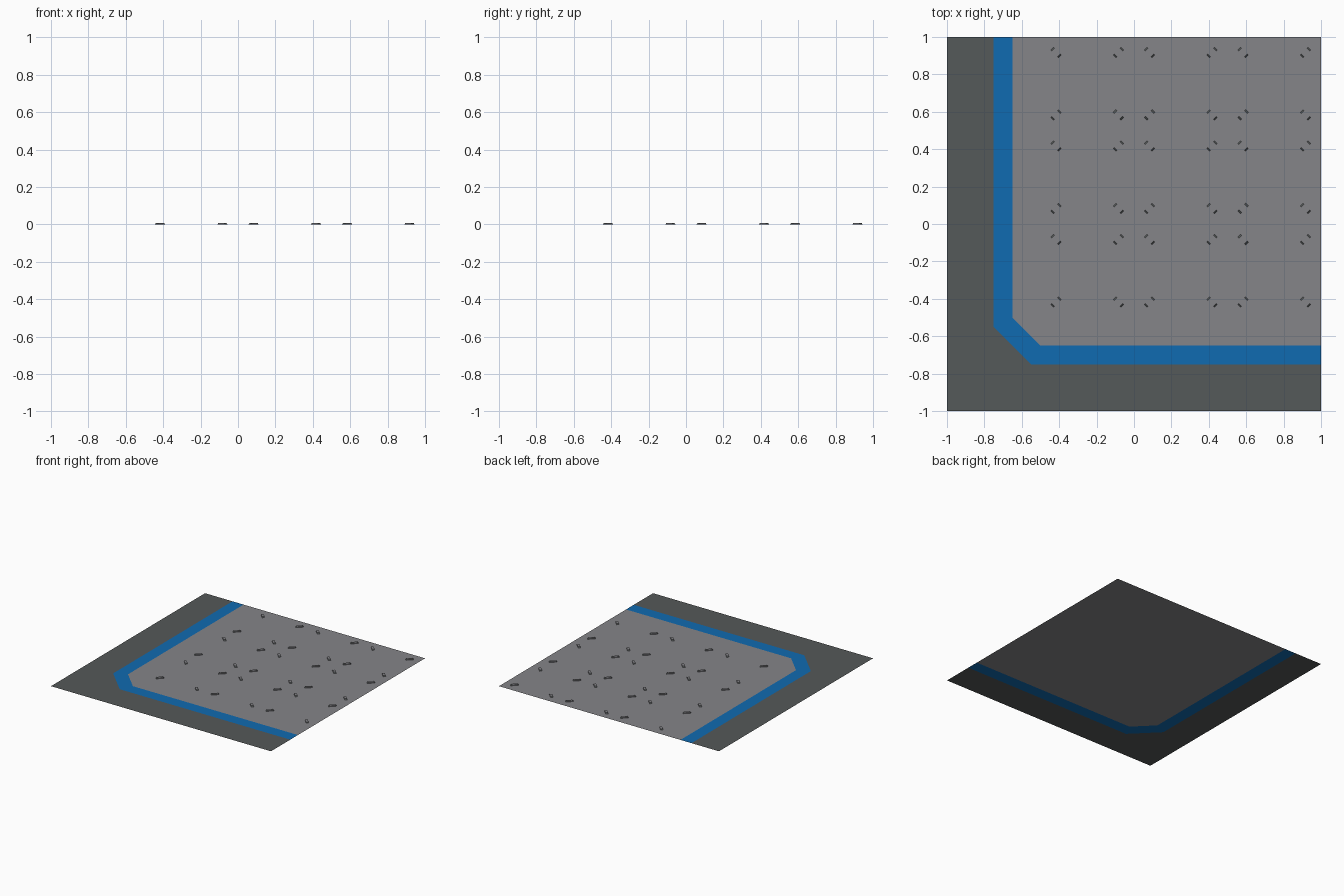
import bpy, math

if "Cube" in bpy.data.objects:
    bpy.data.objects.remove(bpy.data.objects["Cube"])


def material(name, rgb):
    m = bpy.data.materials.new(name)
    m.diffuse_color = (*rgb, 1)
    m.use_nodes = True
    m.node_tree.nodes["Principled BSDF"].inputs["Base Color"].default_value = m.diffuse_color
    return m


edge_grey = material("dark_grey", (0.09, 0.10, 0.10))
panel_grey = material("mid_grey", (0.235, 0.235, 0.25))
blue = material("blue", (0.005, 0.145, 0.44))


def make(name, verts, faces, mats):
    me = bpy.data.meshes.new(name)
    me.from_pydata(verts, [], faces)
    for m in mats:
        me.materials.append(m)
    ob = bpy.data.objects.new(name, me)
    bpy.context.collection.objects.link(ob)
    return ob


def corner_line(offset, cut):
    """Path from the back edge to the right edge, with a chamfered corner."""
    return [(-offset, 1), (-offset, -cut), (-cut, -offset), (1, -offset)]


def band(name, outer, inner, mat):
    """Flat strip of quads between two matching paths."""
    n = len(outer)
    verts = [(x, y, 0) for x, y in outer + inner]
    faces = [(i, i + 1, n + i + 1, n + i) for i in range(n - 1)]
    return make(name, verts, faces, [mat])


stripe_out = corner_line(0.75, 0.55)
stripe_in = corner_line(0.65, 0.50)

# Outer floor: an L with its sharp corner, split along the chamfer
rim = [(-1, 1), (-1, -1), (1, -1)] + stripe_out[::-1]
make("floor_border", [(x, y, 0) for x, y in rim],
     [(0, 1, 5, 6), (1, 4, 5), (1, 2, 3, 4)], [edge_grey])

# Painted stripe and inner floor panel
band("floor_stripe", stripe_out, stripe_in, blue)
make("floor_panel", [(x, y, 0) for x, y in stripe_in + [(1, 1)]],
     [(0, 1, 2, 3, 4)], [panel_grey])

# Raised treads: low bars with sloped dark ends, pointing out from each cell centre
verts, faces = [], []
for cx in (-0.25, 0.25, 0.75):
    for cy in (-0.25, 0.25, 0.75):
        for sx in (-1, 1):
            for sy in (-1, 1):
                px, py = cx + sx * 0.167, cy + sy * 0.167
                a = math.atan2(sy, sx)
                c, s = math.cos(a), math.sin(a)
                b = len(verts)
                for half, z in ((0.03, 0), (0.021, 0.007)):
                    for u, v in ((-half, -0.01), (half, -0.01), (half, 0.01), (-half, 0.01)):
                        verts.append((px + u * c - v * s, py + u * s + v * c, z))
                for f in ((4, 5, 6, 7), (0, 1, 5, 4), (2, 3, 7, 6), (1, 2, 6, 5), (3, 0, 4, 7)):
                    faces.append([b + i for i in f])
treads = make("floor_treads", verts, faces, [panel_grey, edge_grey])
for p in treads.data.polygons:
    if p.index % 5 >= 3:  # sloped ends
        p.material_index = 1
